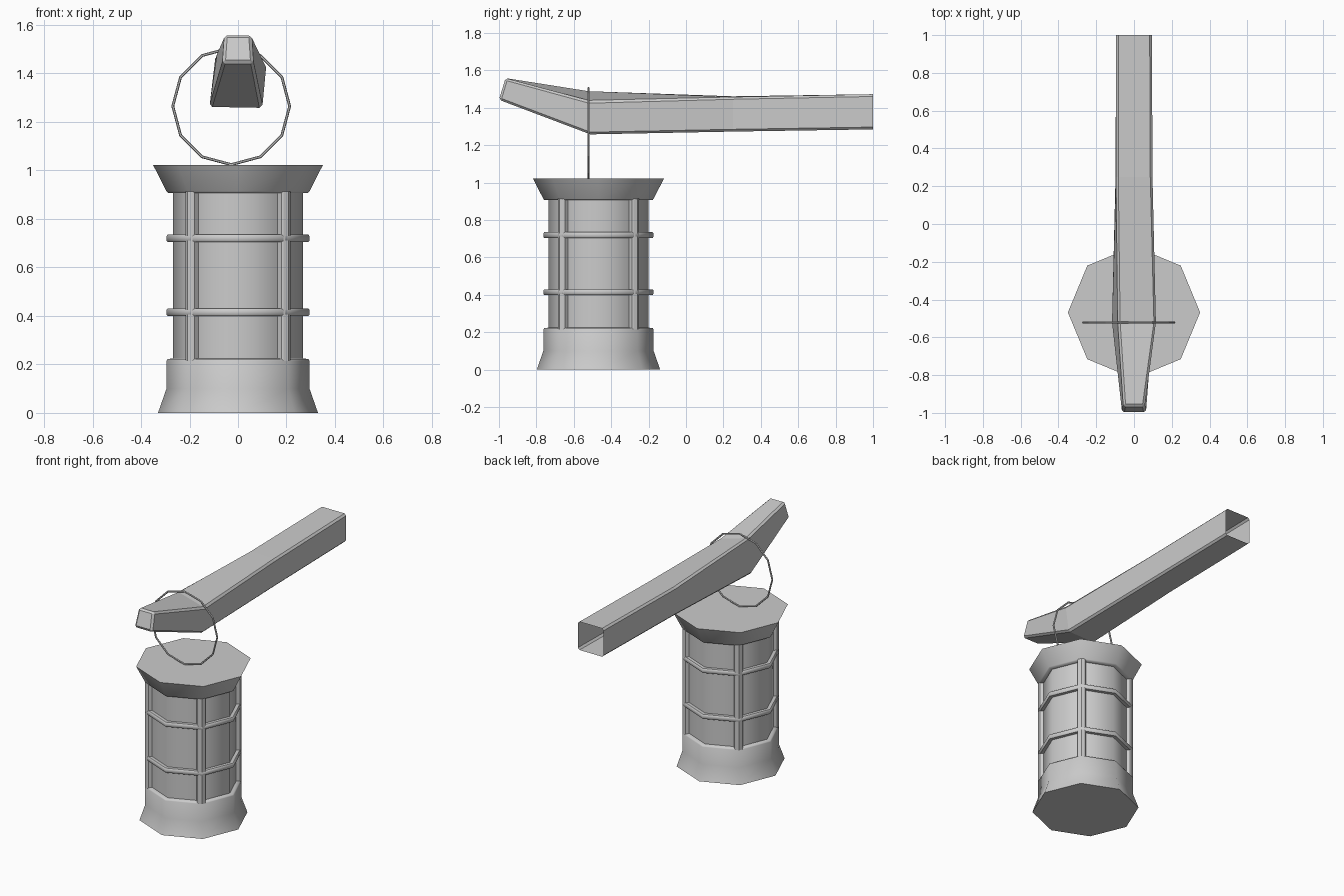
import bpy, bmesh, math

if "Cube" in bpy.data.objects:
    bpy.data.objects.remove(bpy.data.objects["Cube"])

LANTERN_Y = -0.468


def new_object(name, verts, faces, smooth=None):
    mesh = bpy.data.meshes.new(name)
    mesh.from_pydata(verts, [], faces)
    bm = bmesh.new()
    bm.from_mesh(mesh)
    bmesh.ops.recalc_face_normals(bm, faces=bm.faces)
    bm.to_mesh(mesh)
    bm.free()
    obj = bpy.data.objects.new(name, mesh)
    bpy.context.collection.objects.link(obj)
    if smooth:
        bpy.ops.object.select_all(action='DESELECT')
        obj.select_set(True)
        bpy.context.view_layer.objects.active = obj
        bpy.ops.object.shade_smooth_by_angle(angle=math.radians(smooth))
    return obj


def loft(rings, cap_start=True, cap_end=True):
    n = len(rings[0])
    verts = [p for ring in rings for p in ring]
    faces = [(r * n + i, r * n + (i + 1) % n, (r + 1) * n + (i + 1) % n, (r + 1) * n + i)
             for r in range(len(rings) - 1) for i in range(n)]
    if cap_start:
        faces.append(tuple(range(n)))
    if cap_end:
        faces.append(tuple(range(len(verts) - n, len(verts))))
    return verts, faces


def octagon(r, z):
    return [(r * math.cos(i * math.pi / 4), LANTERN_Y + r * math.sin(i * math.pi / 4), z)
            for i in range(8)]


# Lantern body: flared base, recessed panes, two bands and a flared lid
OUT, PANE = 0.295, 0.268
profile = [(0.33, 0), (OUT, 0.10), (OUT, 0.215), (0.29, 0.222), (PANE, 0.225)]
for low, high in ((0.40, 0.43), (0.705, 0.735)):
    profile += [(PANE, low), (0.29, low), (OUT, low + 0.006),
                (OUT, high - 0.006), (0.29, high), (PANE, high)]
profile += [(PANE, 0.906), (0.29, 0.908), (OUT, 0.914), (0.35, 1.022)]
new_object("lantern_body", *loft([octagon(r, z) for r, z in profile]), smooth=50)

# Corner posts at the four diagonals
for k in range(4):
    a = math.radians(45 + 90 * k)
    half = math.radians(22.5)
    section = []
    # local coordinates: radial distance, sideways offset
    dr, ds = math.sin(half), math.cos(half)
    for u, v in ((OUT, 0), (OUT - 0.022 * dr, 0.022 * ds), (OUT - 0.026 * dr - 0.006, 0.028 * ds),
                 (0.25, 0.028 * ds), (0.25, -0.028 * ds),
                 (OUT - 0.026 * dr - 0.006, -0.028 * ds), (OUT - 0.022 * dr, -0.022 * ds)):
        section.append((u * math.cos(a) - v * math.sin(a),
                        LANTERN_Y + u * math.sin(a) + v * math.cos(a)))
    rings = [[(x, y, z) for x, y in section] for z in (0.215, 0.914)]
    new_object(f"corner_post_{k + 1}", *loft(rings), smooth=25)

# Hanging ring around the beam
bpy.ops.mesh.primitive_torus_add(major_segments=12, minor_segments=6, major_radius=0.241,
                                 minor_radius=0.006, location=(-0.028, -0.522, 1.265),
                                 rotation=(math.pi / 2, 0, 0))
bpy.context.object.name = "hanging_ring"

# Bent, twisted wooden beam, open at the wall end
sections = [
    [(-0.095, 1, 1.285), (0.095, 1, 1.285), (0.095, 1, 1.473), (-0.095, 1, 1.473)],
    [(-0.098, 0.25, 1.275), (0.096, 0.25, 1.273), (0.098, 0.25, 1.458), (-0.095, 0.25, 1.462)],
    [(-0.118, -0.52, 1.262), (0.10, -0.51, 1.258), (0.117, -0.52, 1.437), (-0.085, -0.52, 1.492)],
    [(-0.064, -1, 1.443), (0.064, -1, 1.443), (0.056, -0.965, 1.559), (-0.056, -0.965, 1.559)],
]
beam = new_object("beam", *loft(sections, cap_start=False))
bevel = beam.modifiers.new("bevel", 'BEVEL')
bevel.width = 0.012
bevel.segments = 1
bevel.limit_method = 'ANGLE'
bevel.angle_limit = math.radians(40)
